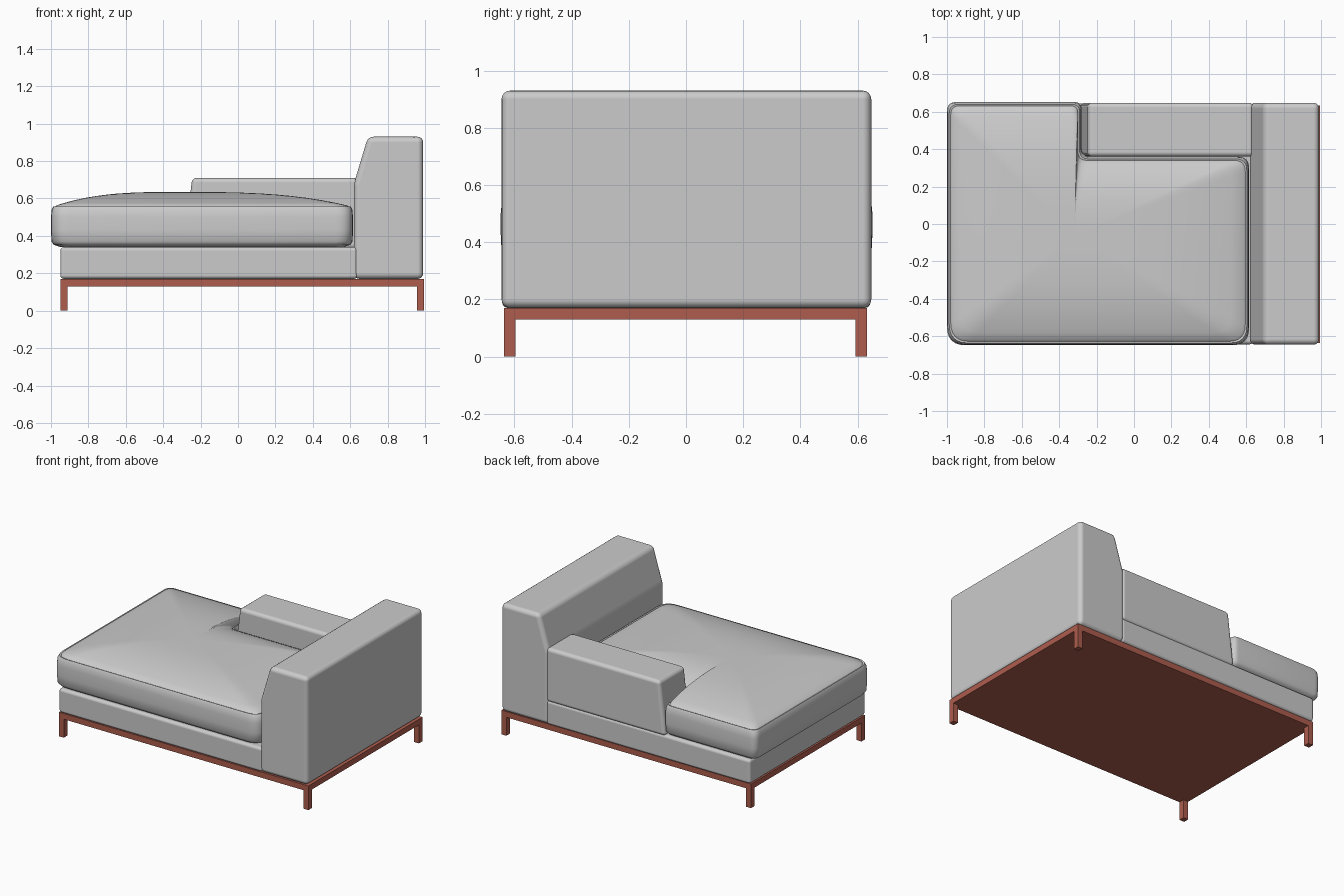
import bpy, bmesh, math
from mathutils import Vector

cube = bpy.data.objects.get("Cube")
if cube:
    bpy.data.objects.remove(cube, do_unlink=True)


def material(name, rgb):
    m = bpy.data.materials.new(name)
    m.use_nodes = True
    m.diffuse_color = (*rgb, 1)
    m.node_tree.nodes["Principled BSDF"].inputs["Base Color"].default_value = (*rgb, 1)
    return m


FABRIC = material("light grey fabric", (0.6, 0.6, 0.6))
WOOD = material("reddish brown wood", (0.42, 0.11, 0.075))


def finish(name, bm, mat, bevel=0, angle=35):
    bmesh.ops.recalc_face_normals(bm, faces=bm.faces[:])
    me = bpy.data.meshes.new(name)
    bm.to_mesh(me)
    bm.free()
    me.materials.append(mat)
    ob = bpy.data.objects.new(name, me)
    bpy.context.collection.objects.link(ob)
    if bevel:
        mod = ob.modifiers.new("Soft edges", "BEVEL")
        mod.width, mod.segments = bevel, 4
        mod.limit_method, mod.angle_limit = "ANGLE", math.radians(10)
        mod.harden_normals = True
        bpy.ops.object.select_all(action="DESELECT")
        ob.select_set(True)
        bpy.context.view_layer.objects.active = ob
        bpy.ops.object.shade_smooth_by_angle(angle=math.radians(angle))
    return ob


def prism(name, profile, y0, y1, mat, bevel=0):
    """Side profile in x and z, swept along y."""
    bm = bmesh.new()
    face = bm.faces.new([bm.verts.new((x, y0, z)) for x, z in profile])
    ext = bmesh.ops.extrude_face_region(bm, geom=[face])
    new = [g for g in ext["geom"] if isinstance(g, bmesh.types.BMVert)]
    bmesh.ops.translate(bm, verts=new, vec=(0, y1 - y0, 0))
    return finish(name, bm, mat, bevel)


def block(name, x0, x1, y0, y1, z0, z1, mat, bevel=0):
    return prism(name, [(x0, z0), (x1, z0), (x1, z1), (x0, z1)], y0, y1, mat, bevel)


# Wooden frame and legs
block("frame", -0.95, 0.995, -0.637, 0.633, 0.13, 0.17, WOOD)
for side, x in (("right", -0.95), ("left", 0.957)):
    for end, y in (("front", -0.637), ("back", 0.593)):
        block(f"{end}_{side}_leg", x, x + 0.038, y, y + 0.04, 0, 0.13, WOOD)

# Upholstered body
block("seat_base", -0.95, 0.64, -0.643, 0.645, 0.17, 0.34, FABRIC, 0.02)
prism("backrest", [(0.62, 0.17), (0.99, 0.17), (0.99, 0.93), (0.695, 0.93), (0.62, 0.68)],
      -0.645, 0.648, FABRIC, 0.03)
prism("armrest", [(-0.29, 0.33), (0.64, 0.33), (0.64, 0.71), (-0.245, 0.71)],
      0.36, 0.648, FABRIC, 0.025)

# L-shaped cushion: corner x, y, rounding, and outward direction
CORNERS = [(-1, -0.648, 0.1, -1, -1), (0.615, -0.648, 0.09, 1, -1),
           (0.615, 0.36, 0.06, 1, 1), (-0.28, 0.36, 0.05, 1, 1),
           (-0.28, 0.652, 0.04, 1, 1), (-1, 0.652, 0.05, -1, 1)]
CENTRE = Vector((-0.32, -0.06))


def outline(inset):
    pts = [Vector((x - sx * inset, y - sy * inset)) for x, y, r, sx, sy in CORNERS]
    loop = []
    for i, p in enumerate(pts):
        r = CORNERS[i][2]
        a = p + (pts[i - 1] - p).normalized() * r
        b = p + (pts[(i + 1) % len(pts)] - p).normalized() * r
        for k in range(7):
            t = k / 6
            loop.append(a * (1 - t) ** 2 + p * 2 * t * (1 - t) + b * t ** 2)
    return loop


bm = bmesh.new()
rings = []
# Side wall from the tucked bottom edge up to the seam
for inset, z in ((0.05, 0.34), (0.015, 0.352), (0.003, 0.37), (0, 0.43), (0, 0.5),
                 (0.004, 0.54), (0.012, 0.556), (0.02, 0.553)):
    rings.append([bm.verts.new((p.x, p.y, z)) for p in outline(inset)])
# Domed top
for k in range(12):
    s = 1 - k / 12
    s = s if k else 0.985
    rings.append([bm.verts.new((*(CENTRE + (p - CENTRE) * s), 0.56 + 0.075 * (1 - s ** 3)))
                  for p in outline(0.02)])
for low, high in zip(rings, rings[1:]):
    for i in range(len(low)):
        j = (i + 1) % len(low)
        bm.faces.new((low[i], low[j], high[j], high[i]))
top = bm.verts.new((*CENTRE, 0.635))
for i, v in enumerate(rings[-1]):
    bm.faces.new((v, rings[-1][(i + 1) % len(rings[-1])], top))
bm.faces.new(rings[0][::-1])
cushion = finish("seat_cushion", bm, FABRIC)
bpy.ops.object.select_all(action="DESELECT")
cushion.select_set(True)
bpy.context.view_layer.objects.active = cushion
bpy.ops.object.shade_smooth_by_angle(angle=math.radians(40))
